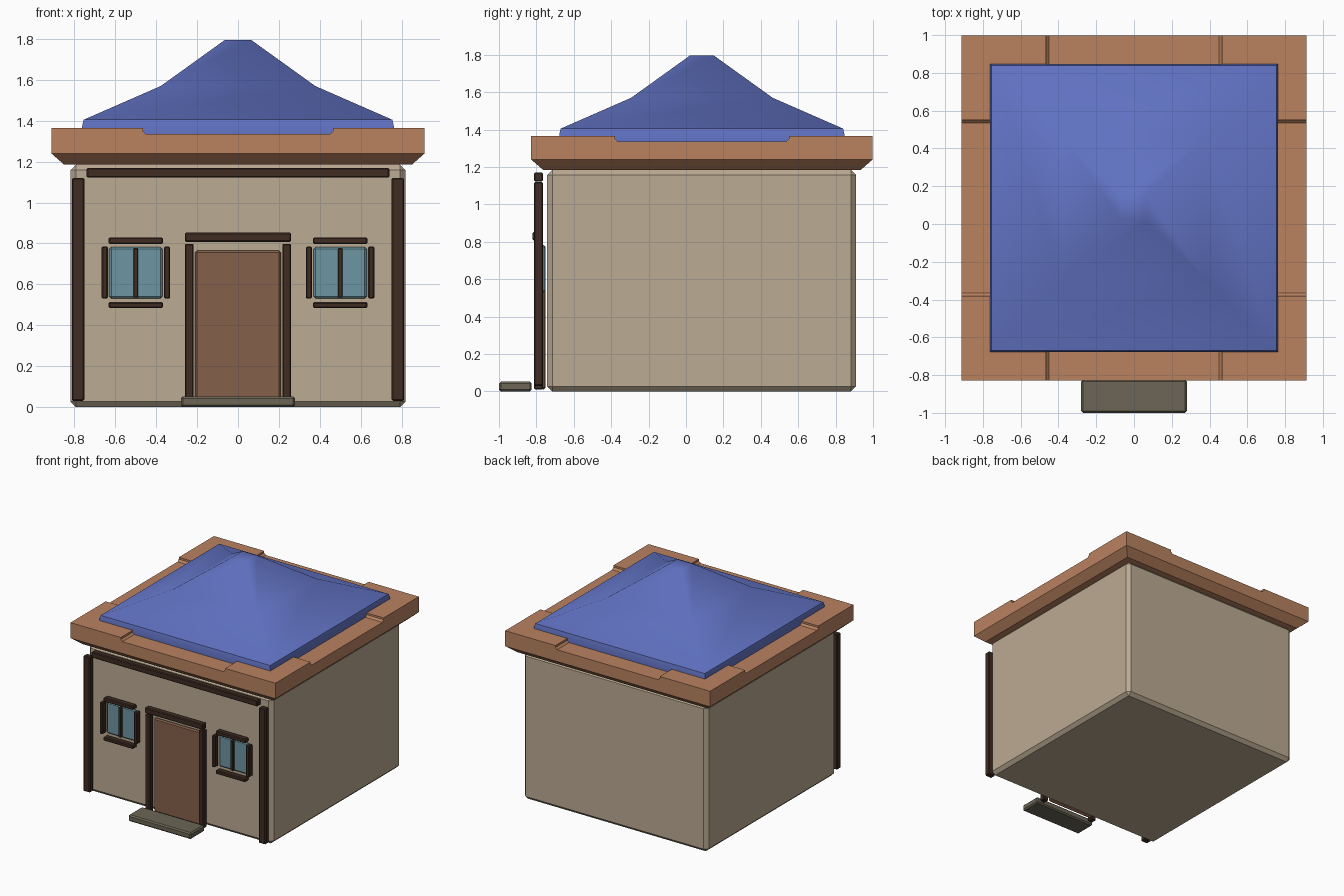
import bpy, bmesh, math

if "Cube" in bpy.data.objects:
    bpy.data.objects.remove(bpy.data.objects["Cube"])

CY = 0.085  # centre of the house along y


def material(name, rgb):
    m = bpy.data.materials.new(name)
    m.diffuse_color = (*rgb, 1)
    m.use_nodes = True
    m.node_tree.nodes["Principled BSDF"].inputs["Base Color"].default_value = m.diffuse_color
    return m


PLASTER = material("tan plaster", (0.50, 0.405, 0.29))
CLAY = material("orange clay", (0.49, 0.225, 0.118))
BLUE = material("blue roofing", (0.122, 0.174, 0.56))
TIMBER = material("dark timber", (0.05, 0.025, 0.016))
WOOD = material("door wood", (0.235, 0.115, 0.068))
GLASS = material("teal glass", (0.155, 0.305, 0.36))
STONE = material("olive stone", (0.15, 0.133, 0.093))


def add_object(name, bm, mat):
    bmesh.ops.recalc_face_normals(bm, faces=bm.faces)
    mesh = bpy.data.meshes.new(name)
    bm.to_mesh(mesh)
    bm.free()
    mesh.materials.append(mat)
    ob = bpy.data.objects.new(name, mesh)
    bpy.context.collection.objects.link(ob)
    return ob


def box(name, x, y, z, mat, bevel=0.006):
    """Bevelled box given as (low, high) ranges."""
    bm = bmesh.new()
    bmesh.ops.create_cube(bm, size=1)
    for v in bm.verts:
        v.co = [(a + b) / 2 + c * (b - a) for c, (a, b) in zip(v.co, (x, y, z))]
    if bevel:
        bmesh.ops.bevel(bm, geom=bm.edges[:], offset=bevel, segments=1,
                        affect='EDGES')
    return add_object(name, bm, mat)


def square_loft(name, profile, mat):
    """Stack of square rings given as (half width, z)."""
    bm = bmesh.new()
    rings = [[bm.verts.new((sx * r, CY + sy * r, z))
              for sx, sy in ((-1, -1), (1, -1), (1, 1), (-1, 1))]
             for r, z in profile]
    for a, b in zip(rings, rings[1:]):
        for i in range(4):
            j = (i + 1) % 4
            bm.faces.new((a[i], a[j], b[j], b[i]))
    bm.faces.new(rings[0])
    bm.faces.new(rings[-1])
    return add_object(name, bm, mat)


# Walls
box("walls", (-0.82, 0.82), (-0.742, 0.908), (0, 1.185), PLASTER, 0.027)

# Eave with a chamfered underside and shallow notches between the corners
eave = square_loft("eave", [(0.85, 1.185), (0.913, 1.24), (0.913, 1.365)], CLAY)
for along_y in (False, True):
    bm = bmesh.new()
    section = [(-0.45, 1.335), (0.45, 1.335), (0.465, 1.35), (0.465, 1.42),
               (-0.465, 1.42), (-0.465, 1.35)]
    ends = [[bm.verts.new((e, CY + u, z) if along_y else (u, CY + e, z))
             for u, z in section] for e in (-1.2, 1.2)]
    for i in range(6):
        j = (i + 1) % 6
        bm.faces.new((ends[0][i], ends[0][j], ends[1][j], ends[1][i]))
    for end in ends:
        bm.faces.new(end)
    cutter = add_object("notch_cutter", bm, CLAY)
    cutter.hide_render = True
    cutter.hide_viewport = False
    mod = eave.modifiers.new("notch", 'BOOLEAN')
    mod.operation = 'DIFFERENCE'
    mod.solver = 'EXACT'
    mod.object = cutter
    bpy.context.view_layer.objects.active = eave
    bpy.ops.object.modifier_apply(modifier=mod.name)
    bpy.data.objects.remove(cutter)

# Roof with a soft break in its slope
roof = square_loft("roof", [(0.762, 1.33), (0.762, 1.375), (0.755, 1.405),
                            (0.378, 1.57), (0.065, 1.795)], BLUE)
bpy.ops.object.select_all(action='DESELECT')
roof.select_set(True)
bpy.context.view_layer.objects.active = roof
bpy.ops.object.shade_smooth_by_angle(angle=math.radians(40))

# Front timber frame
FRAME_Y = (-0.812, -0.765)
box("top_beam", (-0.74, 0.74), FRAME_Y, (1.122, 1.17), TIMBER)

# Door, lintel and step
box("door", (-0.21, 0.21), (-0.775, -0.75), (0.01, 0.765), WOOD, 0.01)
box("door_lintel", (-0.26, 0.26), (-0.82, -0.77), (0.808, 0.853), TIMBER)
box("step", (-0.28, 0.28), (-1.0, -0.825), (0, 0.052), STONE, 0.01)


def mirrored(s, a, b):
    return tuple(sorted((s * a, s * b)))


for s, side in ((-1, "left"), (1, "right")):
    # Posts
    box(side + "_corner_post", mirrored(s, 0.752, 0.812), FRAME_Y,
        (0.03, 1.12), TIMBER)
    box(side + "_door_post", mirrored(s, 0.217, 0.26), FRAME_Y,
        (0.01, 0.798), TIMBER)
    # Window
    box(side + "_window_glass", mirrored(s, 0.37, 0.63), (-0.775, -0.75),
        (0.53, 0.783), GLASS, 0.01)
    box(side + "_window_mullion", mirrored(s, 0.488, 0.512), (-0.795, -0.765),
        (0.535, 0.777), TIMBER, 0.004)
    for part, x, z in (("head", (0.367, 0.633), (0.797, 0.83)),
                       ("sill", (0.367, 0.633), (0.483, 0.513)),
                       ("inner_jamb", (0.332, 0.362), (0.53, 0.785)),
                       ("outer_jamb", (0.637, 0.667), (0.53, 0.785))):
        box(f"{side}_window_{part}", mirrored(s, *x), FRAME_Y, z, TIMBER)
